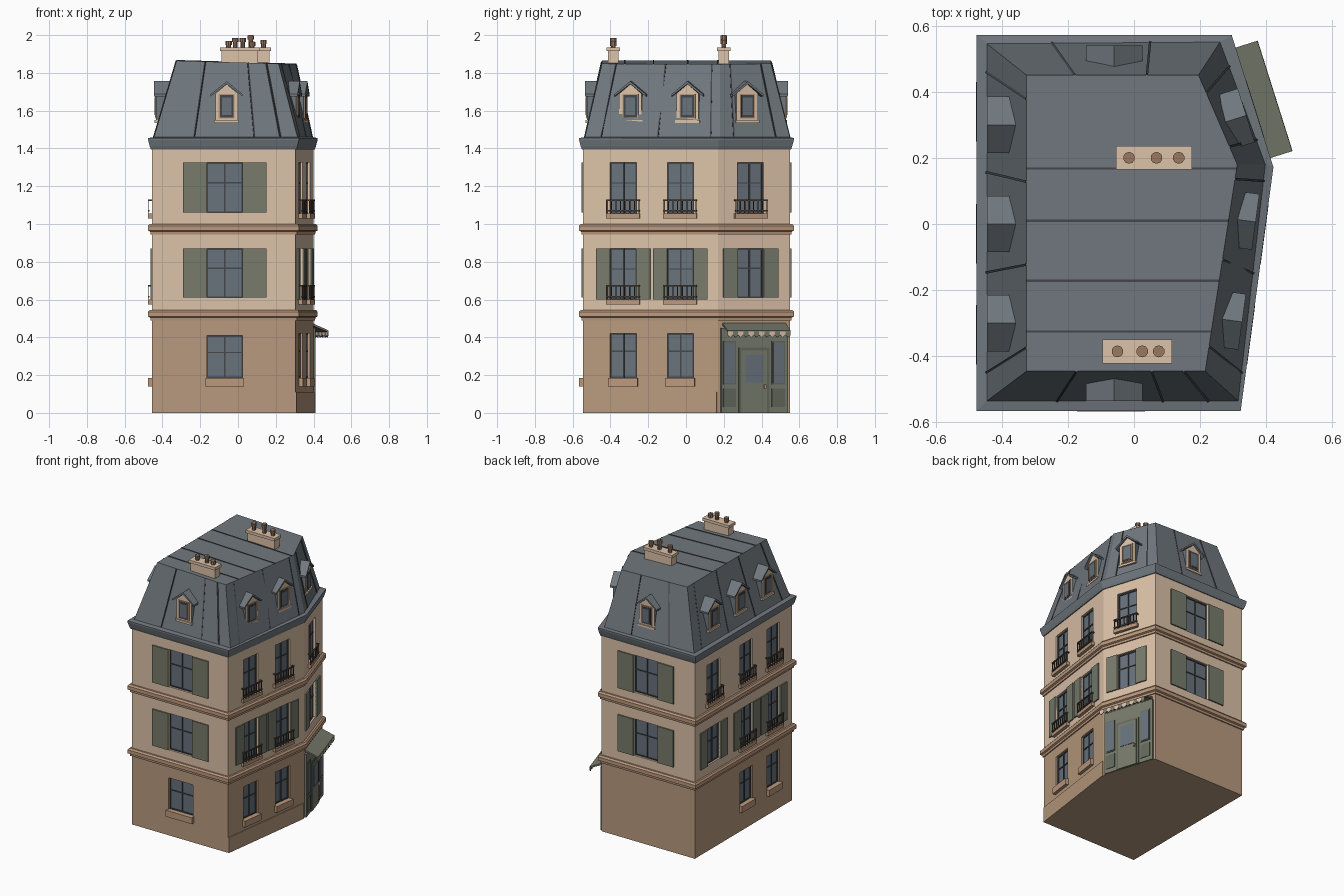
import bpy, bmesh
from math import atan2, pi
from mathutils import Matrix, Vector

cube = bpy.data.objects.get("Cube")
if cube:
    bpy.data.objects.remove(cube, do_unlink=True)


def material(name, *rgb):
    lin = [((c / 255 + 0.055) / 1.055) ** 2.4 for c in rgb] + [1]
    m = bpy.data.materials.new(name)
    m.use_nodes = True
    m.diffuse_color = lin
    bsdf = m.node_tree.nodes["Principled BSDF"]
    bsdf.inputs["Base Color"].default_value = lin
    bsdf.inputs["Roughness"].default_value = 0.9
    return m


PLASTER = material("cream plaster", 220, 194, 168)
STONE = material("brown stone", 184, 154, 126)
TRIM = material("trim stone", 188, 153, 125)
SLATE = material("slate", 112, 120, 126)
DARK = material("dark seam", 68, 70, 74)
IRON = material("brown iron", 82, 70, 63)
GLASS = material("window glass", 104, 114, 124)
GREEN = material("painted green", 119, 123, 107)
DEEP = material("deep green", 99, 106, 92)
CLAY = material("chimney clay", 152, 120, 97)


# ---- helpers: everything is a loft between rings of points ----
def loft(name, rings, mat, frame=Matrix()):
    bm = bmesh.new()
    loops = [[bm.verts.new(p) for p in ring] for ring in rings]
    n = len(loops[0])
    for a, b in zip(loops, loops[1:]):
        for i in range(n):
            j = (i + 1) % n
            bm.faces.new((a[i], a[j], b[j], b[i]))
    bm.faces.new(loops[0][::-1])
    bm.faces.new(loops[-1])
    bmesh.ops.recalc_face_normals(bm, faces=bm.faces)
    mesh = bpy.data.meshes.new(name)
    bm.to_mesh(mesh)
    bm.free()
    mesh.materials.append(mat)
    ob = bpy.data.objects.new(name, mesh)
    ob.matrix_world = frame
    bpy.context.scene.collection.objects.link(ob)
    return ob


def prism(name, frame, profile, d0, d1, mat):
    return loft(name, [[(u, d, z) for u, z in profile] for d in (d0, d1)], mat, frame)


def box(name, frame, u0, u1, z0, z1, d0, d1, mat):
    return prism(name, frame, [(u0, z0), (u1, z0), (u1, z1), (u0, z1)], d0, d1, mat)


def offset(poly, d):
    """Grow a counter-clockwise outline by d."""
    out = []
    for i, p in enumerate(poly):
        a = (p - poly[i - 1]).normalized()
        b = (poly[(i + 1) % len(poly)] - p).normalized()
        na, nb = Vector((a.y, -a.x)), Vector((b.y, -b.x))
        out.append(p + (na + nb) * d / (1 + na.dot(nb)))
    return out


def level(poly, z):
    return [(p.x, p.y, z) for p in poly]


def facade(x, y, angle):
    return Matrix.Translation((x, y, 0)) @ Matrix.Rotation(angle, 4, 'Z')


# Footprint, and one frame per wall: u runs right, depth runs inward
PLAN = [Vector(p) for p in ((-.455, -.545), (.304, -.545), (.4, .17), (.28, .55), (-.455, .55))]
FRONT = facade(0, -.545, 0)
RIGHT = facade(.377, 0, atan2(.715, .096))
CORNER = facade(.34, .36, atan2(.38, -.12))
BACK = facade(0, .55, pi)
LEFT = facade(-.455, 0, -pi / 2)

# ---- walls, cornices, plinth ----
ground_wall = loft("ground_wall", [level(PLAN, 0), level(PLAN, .5)], STONE)
upper_wall = loft("upper_wall", [level(PLAN, .5), level(PLAN, 1.42)], PLASTER)
for z in (.49, .945):
    loft("cornice", [level(offset(PLAN, d), z + h) for d, h in
                     ((.008, 0), (.01, .015), (.021, .02), (.021, .045), (.012, .056))], TRIM)
box("plinth", RIGHT, -.55, .165, 0, .11, -.006, .01, STONE)

# ---- windows ----
cutter_bm = bmesh.new()


def window(f, u, z0, z1, w, shutter=0, balcony=False, sill=False):
    a, b, mid, bar = u - w / 2, u + w / 2, z0 + (z1 - z0) * .6, .0035
    bmesh.ops.create_cube(cutter_bm, size=1, matrix=f @ Matrix.Translation((u, 0, (z0 + z1) / 2))
                          @ Matrix.Diagonal((w, .05, z1 - z0, 1)))
    box("window_glass", f, a, b, z0, z1, .018, .03, GLASS)
    for x in (a + bar, u, b - bar):
        box("window_upright", f, x - bar, x + bar, z0, z1, .012, .02, DARK)
    for z in (z0 + bar, mid, z1 - bar):
        box("window_crossbar", f, a, b, z - bar, z + bar, .013, .02, DARK)
    if shutter:
        for x in (a - shutter, b):
            box("shutter", f, x, x + shutter, z0, z1, -.009, .005, GREEN)
    if sill:
        box("window_sill", f, a - .008, b + .008, z0 - .045, z0, -.022, .01, TRIM)
    if balcony:
        a, b = u - .09, u + .09
        box("balcony_slab", f, a, b, z0 - .025, z0, -.022, .01, TRIM)
        for z in (z0 + .01, z0 + .068):
            box("balcony_rail", f, a, b, z, z + .008, -.022, -.014, IRON)
        for i in range(8):
            x = a + .004 + i * .172 / 7
            box("balcony_bar", f, x - .0025, x + .0025, z0, z0 + .07, -.02, -.015, IRON)
        for x in (a, b - .008):
            box("balcony_side_rail", f, x, x + .008, z0 + .068, z0 + .076, -.022, .005, IRON)


for f, u in ((FRONT, -.07), (BACK, .07)):
    window(f, u, .61, .87, .19, shutter=.125)
    window(f, u, 1.06, 1.325, .19, shutter=.125)
window(FRONT, -.07, .185, .41, .19, sill=True)
for f, s in ((RIGHT, 1), (LEFT, -1)):
    for y in (-.335, -.03):
        window(f, y * s, .185, .42, .14, sill=True)
        window(f, y * s, .6, .87, .14, shutter=.075, balcony=True)
        window(f, y * s, 1.055, 1.325, .14, balcony=True)
for f, u in ((CORNER, -.02), (LEFT, -.34)):
    window(f, u, .61, .87, .145, shutter=.08)
    window(f, u, 1.055, 1.325, .145, balcony=True)

# Cut the openings, then drop the cutter
cutter_mesh = bpy.data.meshes.new("window_cutter")
cutter_bm.to_mesh(cutter_mesh)
cutter = bpy.data.objects.new("window_cutter", cutter_mesh)
cutter.hide_render = True
bpy.context.scene.collection.objects.link(cutter)
for wall in (ground_wall, upper_wall):
    mod = wall.modifiers.new("openings", 'BOOLEAN')
    mod.object, mod.operation, mod.solver = cutter, 'DIFFERENCE', 'EXACT'
    cut = bpy.data.meshes.new_from_object(wall.evaluated_get(bpy.context.evaluated_depsgraph_get()))
    wall.modifiers.clear()
    wall.data = cut
bpy.data.objects.remove(cutter, do_unlink=True)

# ---- shopfront and awning on the corner wall ----
box("shopfront", CORNER, -.185, .185, 0, .45, -.014, .01, GREEN)
box("shop_door", CORNER, -.09, .08, 0, .345, -.018, 0, DEEP)
box("door_leaf", CORNER, -.075, .065, 0, .33, -.021, 0, GREEN)
box("door_glass", CORNER, -.055, .045, .16, .31, -.024, 0, GLASS)
box("door_handle", CORNER, .048, .058, .13, .15, -.032, 0, TRIM)
for u in (-.14, .13):
    box("side_light_frame", CORNER, u - .036, u + .036, .15, .38, -.017, 0, DEEP)
    box("side_light_glass", CORNER, u - .029, u + .029, .157, .373, -.02, 0, GLASS)
    box("side_panel", CORNER, u - .036, u + .036, .03, .13, -.017, 0, DEEP)
loft("awning", [[(u, .005, .478), (u, -.09, .437), (u, -.09, .427), (u, .005, .465)]
                for u in (-.175, .175)], GREEN, CORNER)
for i in range(12):
    u, w = -.175 + i * .35 / 12, .35 / 12
    prism("awning_scallop", CORNER, [(u, .432), (u, .412), (u + w / 2, .4), (u + w, .412), (u + w, .432)],
          -.091, -.086, (PLASTER, GREEN)[i % 2])

# ---- mansard roof ----
LOW = [Vector((x, y, 1.46)) for x, y in
       ((-.445, -.535), (.315, -.535), (.397, .18), (.26, .55), (-.445, .545))]
TOP = [Vector((x, y, 1.855 - .03 * x)) for x, y in
       ((-.325, -.445), (.215, -.445), (.312, .18), (.195, .45), (-.325, .45))]
eaves = [level(offset(PLAN, d), z) for d, z in ((.006, 1.395), (.012, 1.41), (.021, 1.445), (.021, 1.455))]
loft("mansard_roof", eaves + [LOW, TOP], SLATE)


def seam(a, b):
    way = b - a
    frame = Matrix.Translation((a + b) / 2) @ way.to_track_quat('Z', 'Y').to_matrix().to_4x4()
    h = way.length / 2
    box("roof_seam", frame, -.0035, .0035, -h, h, -.0035, .0035, DARK)


for i, fractions in enumerate(((.28, .7, .88), (.12, .54, .93), (.2, .8), (.3, .72), (.08, .36, .64, .92))):
    j = (i + 1) % 5
    for t in fractions:
        seam(LOW[i].lerp(LOW[j], t), TOP[i].lerp(TOP[j], t))
for y in (.168, .01, -.172, -.325):
    east = TOP[1].lerp(TOP[2], (y + .445) / .625)
    seam(Vector((-.325, y, TOP[0].z)), east)


# ---- dormers ----
def dormer(f, u):
    f = f @ Matrix.Translation((u, .022, 0))
    body = prism("dormer_body", f, [(-.06, 1.535), (.06, 1.535), (.06, 1.69), (0, 1.74), (-.06, 1.69)],
                 0, .1, SLATE)
    body.data.materials.append(PLASTER)
    for p in body.data.polygons:
        p.material_index = int(p.normal.y < -.9)
    prism("dormer_roof", f, [(-.085, 1.675), (0, 1.741), (.085, 1.675), (.085, 1.687), (0, 1.756), (-.085, 1.687)],
          -.012, .1, SLATE)
    box("dormer_sill", f, -.066, .066, 1.535, 1.55, -.008, .01, PLASTER)
    box("dormer_frame", f, -.042, .042, 1.558, 1.688, -.005, .01, TRIM)
    box("dormer_sash", f, -.036, .036, 1.564, 1.682, -.007, .01, DARK)
    box("dormer_glass", f, -.026, .026, 1.576, 1.67, -.009, .01, GLASS)


for f, u in ((FRONT, -.06), (BACK, .06), (RIGHT, -.3), (RIGHT, .005), (CORNER, -.03),
             (LEFT, -.3), (LEFT, 0), (LEFT, .3)):
    dormer(f, u)

# ---- chimneys ----
for x0, x1, y, pots in ((-.095, .115, -.385, ((-.05, 1.97), (.025, 1.985), (.075, 1.965))),
                        (-.055, .175, .2, ((-.015, 1.985), (.068, 2.0), (.135, 1.975)))):
    f = Matrix.Translation((0, y, 0))
    box("chimney_stack", f, x0 + .008, x1 - .008, 1.83, 1.92, -.028, .028, PLASTER)
    box("chimney_cap", f, x0, x1, 1.915, 1.935, -.036, .036, PLASTER)
    for x, top in pots:
        for name, r, z0, z1, mat in (("chimney_pot", .013, 1.93, top, CLAY),
                                     ("pot_rim", .018, top - .022, top - .001, CLAY),
                                     ("pot_mouth", .011, top - .01, top, DARK)):
            bpy.ops.mesh.primitive_cylinder_add(vertices=10, radius=r, depth=z1 - z0,
                                                location=(x, y, (z0 + z1) / 2))
            bpy.context.object.name = name
            bpy.context.object.data.materials.append(mat)
